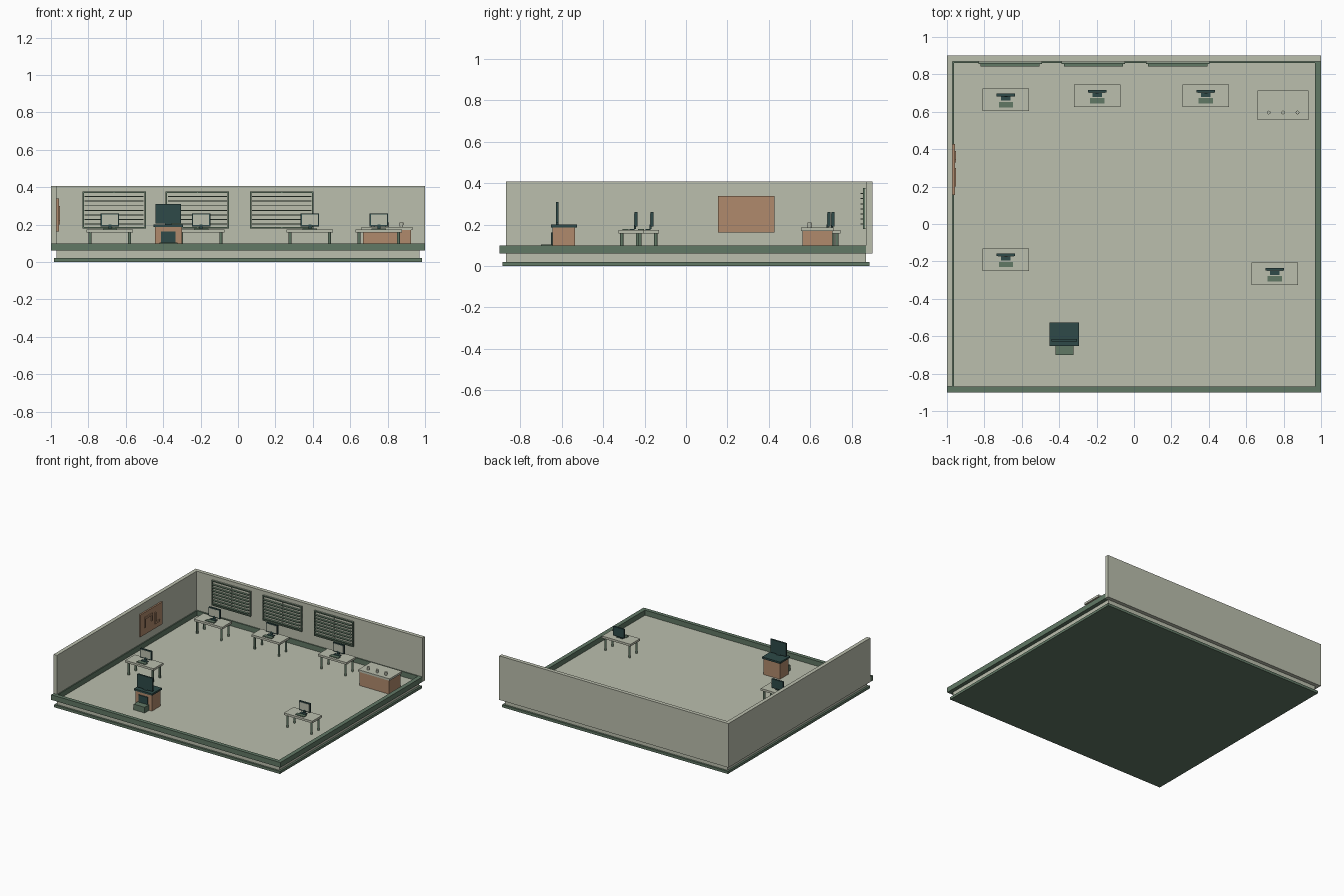
import bpy, bmesh, math

if "Cube" in bpy.data.objects:
    bpy.data.objects.remove(bpy.data.objects["Cube"])


def material(name, rgb):
    lin = [((c / 255 + 0.055) / 1.055) ** 2.4 for c in rgb]
    m = bpy.data.materials.new(name)
    m.diffuse_color = (*lin, 1)
    m.use_nodes = True
    m.node_tree.nodes["Principled BSDF"].inputs["Base Color"].default_value = m.diffuse_color
    return m


SAGE = material("pale sage", (187, 191, 174))
GREEN = material("moss green", (97, 120, 101))
TEAL = material("dark teal", (46, 74, 72))
BROWN = material("clay brown", (176, 138, 108))


def finish(name, bm, mat):
    me = bpy.data.meshes.new(name)
    bm.to_mesh(me)
    bm.free()
    me.materials.append(mat)
    ob = bpy.data.objects.new(name, me)
    bpy.context.collection.objects.link(ob)
    return ob


def box(name, x, y, z, mat):
    """Box from (min, max) pairs."""
    bm = bmesh.new()
    bmesh.ops.create_cube(bm, size=1)
    for v in bm.verts:
        v.co = [r[0] if c < 0 else r[1] for c, r in zip(v.co, (x, y, z))]
    return finish(name, bm, mat)


def cylinder(name, x, y, z, r1, r2, mat, n=12):
    bm = bmesh.new()
    bmesh.ops.create_cone(bm, cap_ends=True, segments=n, radius1=r1, radius2=r2, depth=z[1] - z[0])
    bmesh.ops.translate(bm, verts=bm.verts, vec=(x, y, (z[0] + z[1]) / 2))
    return finish(name, bm, mat)


# Base plate, floor slab and raised rim
box("base_plate", (-0.985, 0.985), (-0.885, 0.885), (0, 0.02), GREEN)
box("floor_slab", (-0.97, 0.97), (-0.87, 0.87), (0.02, 0.06), SAGE)
box("front_rim", (-1, 1), (-0.9, -0.87), (0.06, 0.1), GREEN)
box("right_rim", (0.967, 1), (-0.87, 0.87), (0.06, 0.1), GREEN)
box("left_skirting", (-0.97, -0.962), (-0.87, 0.87), (0.06, 0.1), GREEN)
box("back_skirting", (-0.962, 0.967), (0.862, 0.87), (0.06, 0.1), GREEN)

# Walls
box("back_wall", (-1, 1), (0.87, 0.9), (0.06, 0.407), SAGE)
box("left_wall", (-1, -0.97), (-0.87, 0.87), (0.06, 0.407), SAGE)

# Windows with slatted blinds
for cx in (-0.662, -0.217, 0.234):
    x0, x1, z0, z1 = cx - 0.17, cx + 0.17, 0.18, 0.377
    box("window_pane", (x0, x1), (0.864, 0.87), (z0, z1), SAGE)
    for sx in (x0, x1 - 0.008):
        box("window_side_frame", (sx, sx + 0.008), (0.855, 0.87), (z0, z1), GREEN)
    for sz in (z0, z1 - 0.008):
        box("window_cross_frame", (x0, x1), (0.855, 0.87), (sz, sz + 0.008), GREEN)
    box("window_mullion", (cx - 0.003, cx + 0.003), (0.86, 0.865), (z0, z1), SAGE)
    for i in range(7):
        z = 0.2 + i * 0.0245
        box("blind_slat", (cx - 0.158, cx + 0.158), (0.842, 0.86), (z, z + 0.005), GREEN)

# Notice board with raised strips
box("notice_board", (-0.97, -0.958), (0.155, 0.427), (0.163, 0.338), BROWN)
for y, z in (((0.2, 0.3), (0.285, 0.3)), ((0.285, 0.3), (0.24, 0.285)),
             ((0.33, 0.345), (0.2, 0.29)), ((0.345, 0.39), (0.2, 0.215)),
             ((0.2, 0.215), (0.22, 0.285))):
    box("board_strip", (-0.958, -0.952), y, z, BROWN)


# Desks, each with a monitor and keyboard
def desk(cx, cy):
    box("desk_top", (cx - 0.124, cx + 0.124), (cy - 0.06, cy + 0.06), (0.157, 0.174), SAGE)
    for sx in (-1, 1):
        for sy in (-1, 1):
            cylinder("desk_leg", cx + sx * 0.105, cy + sy * 0.044, (0.06, 0.157), 0.008, 0.008, GREEN)
    box("monitor_foot", (cx - 0.026, cx + 0.026), (cy - 0.006, cy + 0.018), (0.174, 0.18), TEAL)
    box("monitor_neck", (cx - 0.008, cx + 0.008), (cy + 0.014, cy + 0.024), (0.18, 0.2), TEAL)
    box("monitor_case", (cx - 0.049, cx + 0.049), (cy + 0.018, cy + 0.032), (0.19, 0.26), TEAL)
    box("monitor_screen", (cx - 0.043, cx + 0.043), (cy + 0.016, cy + 0.018), (0.197, 0.254), SAGE)
    box("keyboard", (cx - 0.038, cx + 0.038), (cy - 0.041, cy - 0.012), (0.174, 0.18), GREEN)


for pos in ((-0.685, 0.665), (-0.197, 0.685), (0.384, 0.685), (-0.685, -0.19), (0.753, -0.266)):
    desk(*pos)

# Drinks counter with three cups
box("counter_body", (0.668, 0.925), (0.563, 0.707), (0.06, 0.17), BROWN)
box("counter_top", (0.66, 0.933), (0.556, 0.714), (0.17, 0.186), SAGE)
for x in (0.72, 0.797, 0.874):
    cylinder("cup", x, 0.596, (0.186, 0.21), 0.009, 0.01, SAGE)

# Information kiosk with screen, front panel and step
box("kiosk_body", (-0.445, -0.3), (-0.645, -0.535), (0.06, 0.186), BROWN)
box("kiosk_top", (-0.452, -0.294), (-0.652, -0.527), (0.186, 0.2), TEAL)
box("kiosk_neck", (-0.39, -0.356), (-0.627, -0.616), (0.2, 0.212), TEAL)
box("kiosk_screen", (-0.441, -0.305), (-0.628, -0.615), (0.207, 0.31), TEAL)
box("kiosk_panel", (-0.412, -0.334), (-0.652, -0.645), (0.1, 0.162), TEAL)
box("kiosk_step", (-0.42, -0.324), (-0.7, -0.645), (0.06, 0.105), GREEN)
